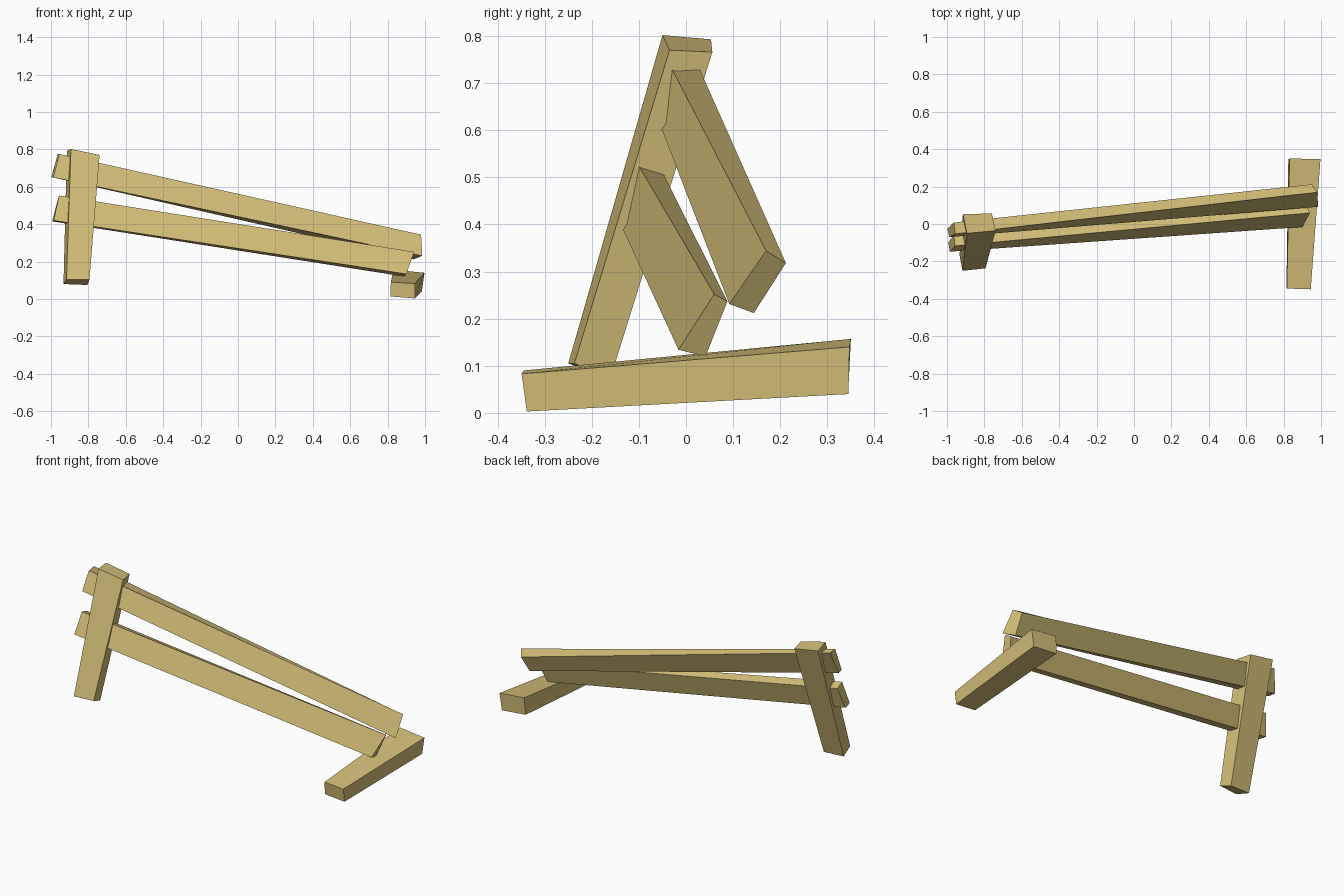
import bpy, bmesh

wood = bpy.data.materials.new("pale_wood")
wood.diffuse_color = (0.66, 0.52, 0.19, 1)


def beam(name, start, end):
    """Rough-cut timber lofted between two four-cornered ends."""
    bm = bmesh.new()
    a = [bm.verts.new(p) for p in start]
    b = [bm.verts.new(p) for p in end]
    bm.faces.new(a)
    bm.faces.new(b)
    for i in range(4):
        j = (i + 1) % 4
        bm.faces.new((a[i], a[j], b[j], b[i]))
    bmesh.ops.recalc_face_normals(bm, faces=bm.faces)
    mesh = bpy.data.meshes.new(name)
    bm.to_mesh(mesh)
    bm.free()
    mesh.materials.append(wood)
    bpy.context.collection.objects.link(bpy.data.objects.new(name, mesh))


# Leaning post: bottom end, then top end
beam("leaning_post",
     [(-.917, -.25, .105), (-.794, -.237, .105), (-.805, -.16, .075), (-.933, -.165, .08)],
     [(-.893, -.05, .802), (-.74, -.035, .77), (-.76, .056, .766), (-.915, .053, .793)])

# Fallen post lying on the ground: front end, then back end
beam("fallen_post",
     [(.815, -.338, .014), (.945, -.338, .003), (.945, -.349, .083), (.817, -.345, .09)],
     [(.825, .345, .055), (.983, .345, .04), (.997, .347, .14), (.832, .35, .157)])

# Rails: left end, then right end (top front, top back, bottom back, bottom front)
beam("upper_rail",
     [(-.955, -.053, .775), (-.963, .008, .777), (-.998, -.027, .652), (-.987, -.07, .65)],
     [(.979, .17, .344), (.95, .212, .318), (.94, .144, .212), (.985, .092, .231)])
beam("lower_rail",
     [(-.957, -.117, .553), (-.963, -.062, .535), (-.993, -.096, .415), (-.985, -.148, .42)],
     [(.942, .06, .252), (.925, .088, .237), (.89, .0415, .12), (.90, -.016, .134)])
